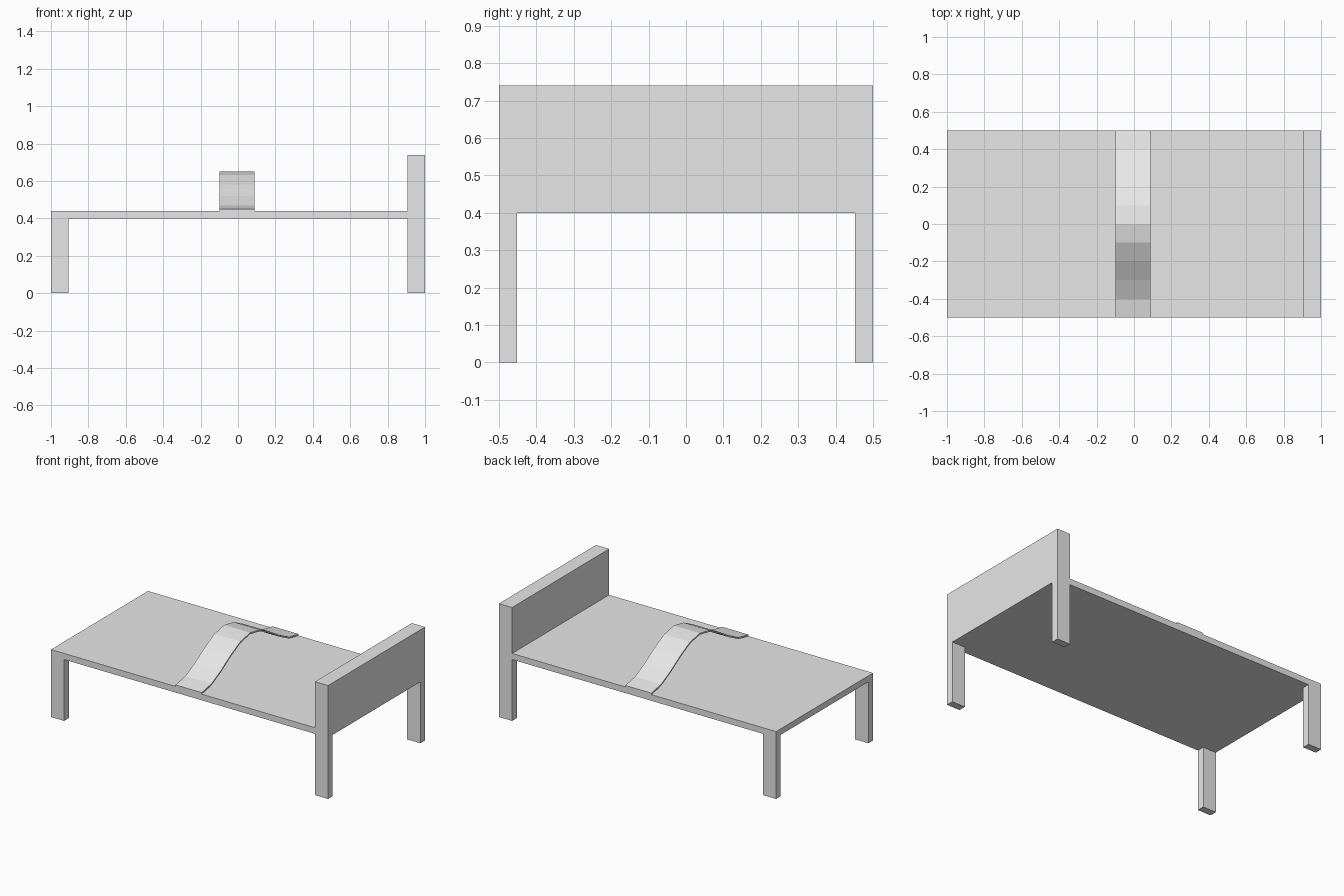
import bpy
import bmesh
import math

cube = bpy.data.objects.get("Cube")
if cube:
    bpy.data.objects.remove(cube, do_unlink=True)

# Single pale grey finish
grey = bpy.data.materials.new("pale_grey")
grey.use_nodes = True
COLOUR = (0.8, 0.8, 0.8, 1)
grey.diffuse_color = COLOUR
grey.node_tree.nodes["Principled BSDF"].inputs["Base Color"].default_value = COLOUR


def finish(name, bm):
    bmesh.ops.recalc_face_normals(bm, faces=bm.faces)
    mesh = bpy.data.meshes.new(name)
    bm.to_mesh(mesh)
    bm.free()
    mesh.materials.append(grey)
    obj = bpy.data.objects.new(name, mesh)
    bpy.context.collection.objects.link(obj)
    return obj


def box(name, low, high):
    bm = bmesh.new()
    bmesh.ops.create_cube(bm, size=1)
    for v in bm.verts:
        v.co = [h if c > 0 else l for c, l, h in zip(v.co, low, high)]
    return finish(name, bm)


LEG_X, LEG_Y = 0.095, 0.048
BASE, TOP, HEAD = 0.4, 0.44, 0.74

# Bed platform and headboard
box("platform", (-1, -0.5, BASE), (1 - LEG_X, 0.5, TOP))
box("headboard", (1 - LEG_X, -0.5, BASE), (1, 0.5, HEAD))

# Four corner legs
for end, x in (("foot", -1), ("head", 1 - LEG_X)):
    for side, y in (("front", -0.5), ("back", 0.5 - LEG_Y)):
        box(f"{end}_{side}_leg", (x, y, 0), (x + LEG_X, y + LEG_Y, BASE))

# Thin strap arching across the platform in ten flat steps
STEPS, THICK = 10, 0.01
bm = bmesh.new()
rows = []
for i in range(STEPS + 1):
    y = i / STEPS - 0.5
    z = TOP + 0.1 * (1 + math.cos(2 * math.pi * y))
    rows.append([bm.verts.new((x, y, z + dz)) for x, dz in
                 ((-0.1, 0), (0.088, 0), (0.088, THICK), (-0.1, THICK))])
for a, b in zip(rows, rows[1:]):
    for k in range(4):
        n = (k + 1) % 4
        bm.faces.new((a[k], a[n], b[n], b[k]))
bm.faces.new(rows[0])
bm.faces.new(rows[-1])
finish("strap", bm)
